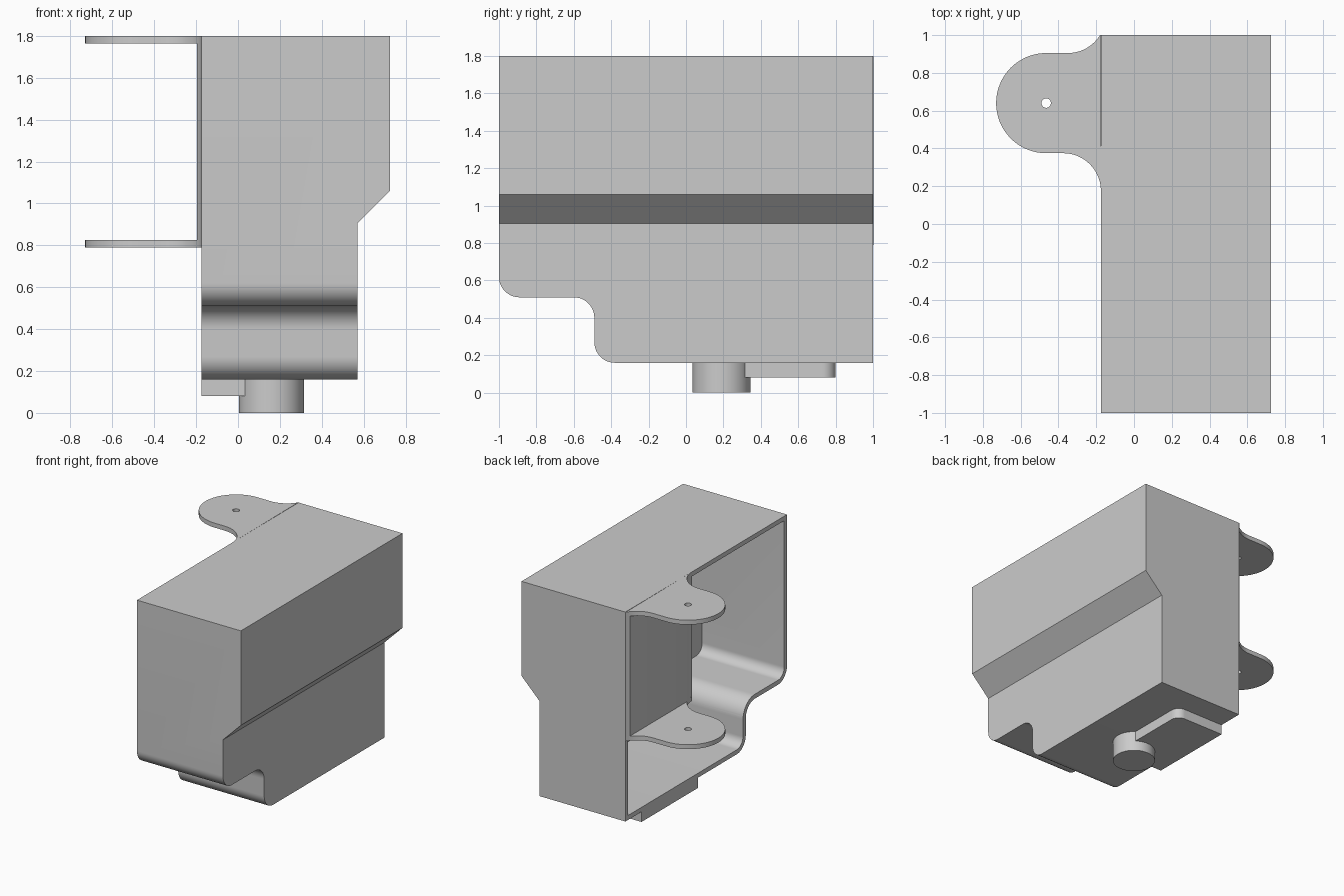
import bpy
from math import sin, cos, pi, radians
from mathutils import Vector

if "Cube" in bpy.data.objects:
    bpy.data.objects.remove(bpy.data.objects["Cube"])

grey = bpy.data.materials.new("plain grey")
grey.use_nodes = True
COLOUR = (0.6, 0.6, 0.6, 1)
grey.diffuse_color = COLOUR
grey.node_tree.nodes["Principled BSDF"].inputs["Base Color"].default_value = COLOUR

T = 0.035                      # sheet thickness
OPEN, TOP, FLOOR = -0.175, 1.8, 0.16


def arc(cx, cy, r, a, b, n=12):
    angles = [radians(a + (b - a) * i / n) for i in range(n + 1)]
    return [(cx + r * cos(t), cy + r * sin(t)) for t in angles]


def rounded(corners):
    """Outline from (u, v, radius) corners, right angles only where rounded."""
    out = []
    for i, (u, v, r) in enumerate(corners):
        p = Vector((u, v))
        if not r:
            out.append((u, v))
            continue
        a = (Vector(corners[i - 1][:2]) - p).normalized()
        b = (Vector(corners[(i + 1) % len(corners)][:2]) - p).normalized()
        for k in range(13):
            t = pi / 2 * k / 12
            out.append(tuple(p + r * (a * (1 - sin(t)) + b * (1 - cos(t)))))
    return out


def prism(name, outline, axis, lo, hi):
    """Extrude a flat outline along one axis."""
    place = {"x": lambda u, v, w: (w, u, v),
             "y": lambda u, v, w: (u, w, v),
             "z": lambda u, v, w: (u, v, w)}[axis]
    n = len(outline)
    verts = [place(u, v, w) for w in (lo, hi) for u, v in outline]
    faces = [list(range(n)), list(range(n, 2 * n))]
    faces += [[i, (i + 1) % n, n + (i + 1) % n, n + i] for i in range(n)]
    mesh = bpy.data.meshes.new(name)
    mesh.from_pydata(verts, [], faces)
    mesh.materials.append(grey)
    obj = bpy.data.objects.new(name, mesh)
    bpy.context.collection.objects.link(obj)
    select(obj)
    bpy.ops.object.mode_set(mode="EDIT")
    bpy.ops.mesh.select_all(action="SELECT")
    bpy.ops.mesh.normals_make_consistent(inside=False)
    bpy.ops.object.mode_set(mode="OBJECT")
    return obj


def select(obj):
    bpy.ops.object.select_all(action="DESELECT")
    obj.select_set(True)
    bpy.context.view_layer.objects.active = obj


def combine(obj, other, operation):
    mod = obj.modifiers.new("cut", "BOOLEAN")
    mod.operation, mod.object, mod.solver = operation, other, "EXACT"
    select(obj)
    bpy.ops.object.modifier_apply(modifier=mod.name)
    bpy.data.objects.remove(other)


def smooth(obj):
    select(obj)
    bpy.ops.object.shade_smooth_by_angle(angle=radians(30))


def stepped_body(name, t, x_open):
    """Stepped side profile crossed with the chamfered front profile, inset by t."""
    r = 0.11
    side = rounded([(-1 + t, TOP - t, 0), (-1 + t, 0.51 + t, r - t),
                    (-0.49 + t, 0.51 + t, r + t), (-0.49 + t, FLOOR + t, r - t),
                    (1 - t, FLOOR + t, 0), (1 - t, TOP - t, 0)])
    body = prism(name, side, "x", x_open, 1)
    dz = t * 0.414
    front = [(-1, 0), (0.57 - t, 0), (0.57 - t, 0.905 + dz),
             (0.725 - t, 1.06 + dz), (0.725 - t, 2), (-1, 2)]
    combine(body, prism("front_profile", front, "y", -1.2, 1.2), "INTERSECT")
    return body


# Housing: thin shell, open on one side
housing = stepped_body("housing", 0, OPEN)
combine(housing, stepped_body("cavity", T, OPEN - 0.2), "DIFFERENCE")
smooth(housing)

# Mounting ears with filleted roots and a screw hole
EAR_X, EAR_Y, EAR_R, ROOT_R = -0.465, 0.64, 0.265, 0.2
front_root = (OPEN - ROOT_R, EAR_Y - EAR_R - ROOT_R, ROOT_R)
back_root = (-0.35, EAR_Y + EAR_R + ROOT_R, ROOT_R)
ear = (arc(*front_root, 0, 90) + arc(EAR_X, EAR_Y, EAR_R, 270, 90, 32)
       + arc(*back_root, -90, -31))
for name, z in (("upper_ear", TOP - T), ("lower_ear", 0.79)):
    obj = prism(name, ear, "z", z, z + T)
    hole = prism("hole", arc(EAR_X, EAR_Y, 0.025, 0, 345, 23), "z", z - 0.1, z + 0.1)
    combine(obj, hole, "DIFFERENCE")
    smooth(obj)

# Web plate joining the two ears
web = (arc(*front_root, 0, 27, 6) + arc(*back_root, -40, -31, 6)
       + [(OPEN + 0.01, 0.98), (OPEN + 0.01, front_root[1])])
smooth(prism("ear_web", web, "z", 0.79, TOP - T))

# Underside pad and round boss
pad = rounded([(OPEN, 0.1, 0), (0.25, 0.1, 0), (0.25, 0.8, 0.07), (OPEN, 0.8, 0)])
smooth(prism("bottom_pad", pad, "z", 0.08, FLOOR))
smooth(prism("bottom_boss", arc(0.16, 0.19, 0.155, 0, 352.5, 47), "z", 0, FLOOR))
